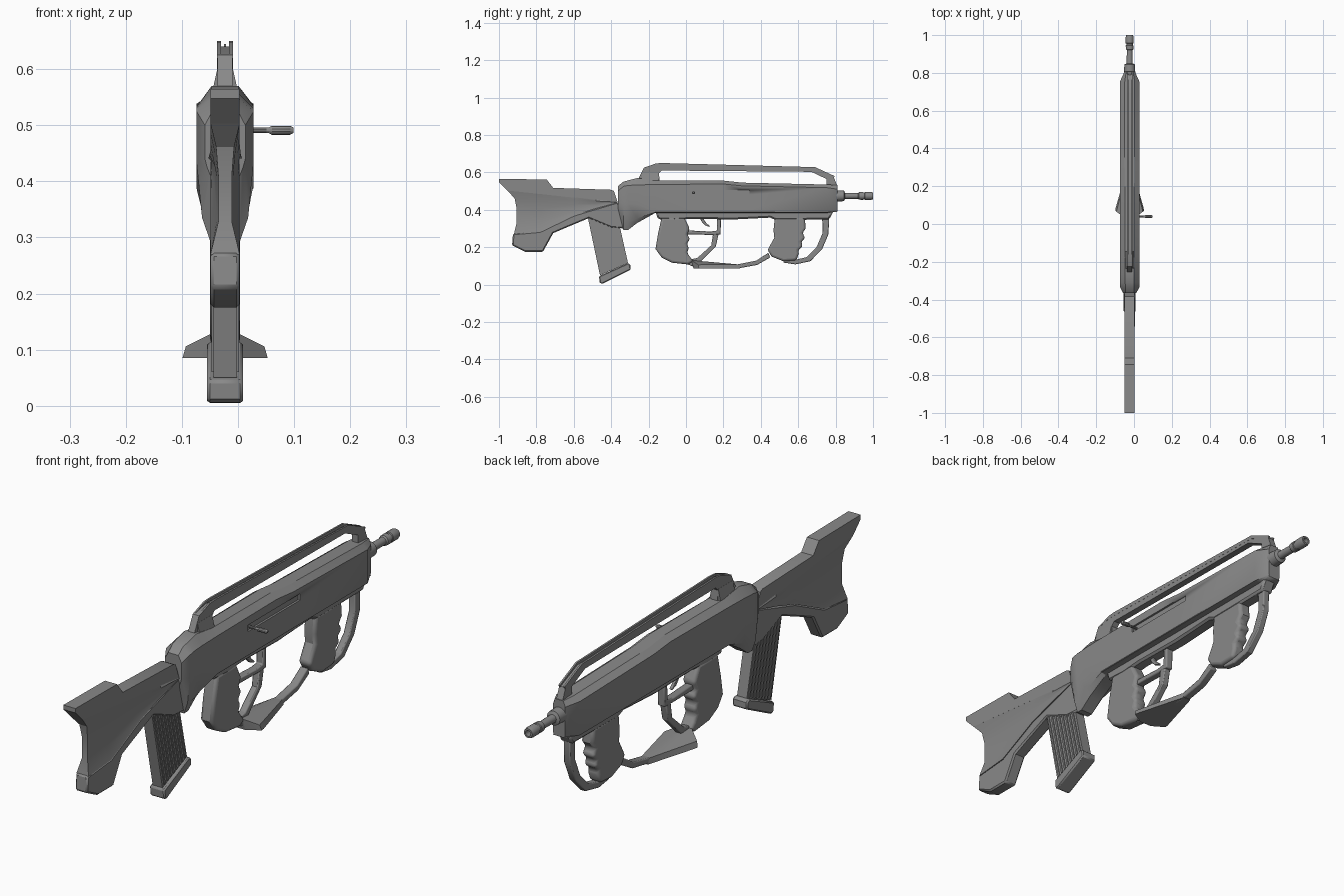
import bpy, bmesh, math
from mathutils import Vector

CX = -0.023  # centre plane of the body
mat = bpy.data.materials.new("gunmetal_grey")
mat.diffuse_color = (0.25, 0.25, 0.25, 1)


def finish(name, bm, bevel=0.0, segs=2):
    bmesh.ops.recalc_face_normals(bm, faces=bm.faces)
    me = bpy.data.meshes.new(name)
    bm.to_mesh(me)
    bm.free()
    ob = bpy.data.objects.new(name, me)
    bpy.context.collection.objects.link(ob)
    me.materials.append(mat)
    if bevel:
        m = ob.modifiers.new("edge", 'BEVEL')
        m.width, m.segments, m.limit_method = bevel, segs, 'ANGLE'
        m.angle_limit = math.radians(50)
    bpy.ops.object.select_all(action='DESELECT')
    ob.select_set(True)
    bpy.context.view_layer.objects.active = ob
    bpy.ops.object.shade_smooth_by_angle(angle=math.radians(30))
    return ob


def prism(name, pts, hw, bevel=0.0, segs=2, cx=CX):
    """Side profile (y, z) extruded across x."""
    bm = bmesh.new()
    f = bm.faces.new([bm.verts.new((cx - hw, y, z)) for y, z in pts])
    r = bmesh.ops.extrude_face_region(bm, geom=[f])
    bmesh.ops.translate(bm, vec=(2 * hw, 0, 0),
                        verts=[v for v in r['geom'] if isinstance(v, bmesh.types.BMVert)])
    return finish(name, bm, bevel, segs)


def strap(name, outer, inner, hw, bevel=0.004):
    return prism(name, outer + inner[::-1], hw, bevel)


def loft(name, halves):
    """Each half section runs top to bottom as (half width, y, z); mirrored in x."""
    bm = bmesh.new()
    rings = []
    for h in halves:
        pts = [(CX + w, y, z) for w, y, z in h] + [(CX - w, y, z) for w, y, z in h[::-1]]
        rings.append([bm.verts.new(p) for p in pts])
    n = len(rings[0])
    for a, b in zip(rings, rings[1:]):
        for i in range(n):
            j = (i + 1) % n
            bm.faces.new((a[i], a[j], b[j], b[i]))
    for r in (rings[0], rings[-1]):
        for i in range(n // 2 - 1):
            bm.faces.new((r[i], r[i + 1], r[n - 2 - i], r[n - 1 - i]))
    return finish(name, bm)


def lathe(name, prof, origin, axis, sides=16):
    """Profile of (distance, radius) turned round an axis."""
    bm = bmesh.new()
    a = Vector(axis)
    u = Vector((0, 0, 1))
    v = a.cross(u)
    rings = []
    for t, r in prof:
        rings.append([bm.verts.new(Vector(origin) + a * t
                      + u * r * math.cos(2 * math.pi * k / sides)
                      + v * r * math.sin(2 * math.pi * k / sides)) for k in range(sides)])
    for p, q in zip(rings, rings[1:]):
        for k in range(sides):
            bm.faces.new((p[k], p[(k + 1) % sides], q[(k + 1) % sides], q[k]))
    bm.faces.new(rings[0])
    bm.faces.new(rings[-1])
    return finish(name, bm)


# receiver: y, top z, shoulder z, waist z, low z, bottom z, top/side/low half widths
stations = [
    (-.364, .527, .500, .440, .425, .410, .022, .036, .032),
    (-.335, .550, .525, .435, .335, .292, .022, .051, .041),
    (-.310, .557, .530, .435, .335, .292, .024, .051, .041),
    (-.260, .570, .533, .430, .355, .330, .024, .051, .043),
    (-.165, .556, .535, .388, .386, .383, .024, .051, .049),
    (.200, .556, .538, .388, .386, .383, .024, .051, .049),
    (.300, .545, .528, .388, .386, .383, .026, .051, .049),
    (.755, .535, .518, .388, .386, .383, .026, .051, .049),
    (.810, .532, .510, .400, .395, .390, .018, .026, .024),
]
receiver = loft("receiver", [
    [(wt, y, zt), (w, y, zs), (w, y, zm), (wl, y, zl), (.026, y, zb)]
    for y, zt, zs, zm, zl, zb, wt, w, wl in stations])

# charging slot cut in the right side
cutter = prism("slot_cutter", [(.02, .48), (.34, .48), (.34, .505), (.02, .505)], .01, cx=CX + .053)
cutter.hide_render = True
cutter.hide_set(True)
cut = receiver.modifiers.new("slot", 'BOOLEAN')
cut.object, cut.operation = cutter, 'DIFFERENCE'
lathe("charging_handle", [(0, .005), (.04, .005), (.045, .008), (.078, .008), (.084, .005)],
      (.015, .04, .491), (1, 0, 0), 10)

# lower receiver strip and front nose
prism("lower_rail", [(-.165, .395), (-.15, .350), (-.06, .345), (.03, .352), (.25, .348),
                     (.45, .358), (.48, .345), (.765, .348), (.79, .395)], .027, .008, 1)

# carrying handle with raised edges forming a sight channel
strap("carry_handle",
      [(-.26, .555), (-.225, .625), (-.16, .640), (-.13, .640), (.69, .618), (.79, .575), (.81, .525)],
      [(-.14, .550), (-.145, .595), (-.13, .610), (.67, .603), (.75, .565), (.75, .525)], .0135, 0)
for s in (-1, 1):
    strap("sight_channel_edge",
          [(-.225, .625), (-.16, .648), (-.13, .650), (.69, .628), (.795, .580)],
          [(-.225, .620), (-.16, .635), (-.13, .635), (.69, .613), (.79, .570)],
          .0035, 0, ).location.x = s * .0105
prism("rear_sight", [(-.15, .635), (-.15, .645), (-.13, .645), (-.13, .635)], .002)
loft("handle_foot", [[(.014, y, .60), (.024, y, .555)] for y in (-.235, -.145)])

# barrel and hollow muzzle
lathe("barrel", [(0, .03), (.045, .028), (.05, .016), (.12, .015), (.125, .020), (.145, .021),
                 (.147, .018), (.155, .018), (.157, .021), (.190, .021), (.2, .018),
                 (.2, .011), (.15, .011)], (CX, .8, .474), (0, 1, 0))

# stock: top rail, lower block and hollowed web between them
prism("stock_top", [(-1.0, .565), (-.745, .562), (-.71, .517), (-.40, .507), (-.385, .500),
                    (-.365, .44), (-.955, .503), (-1.0, .548)], .026)
prism("stock_lower", [(-.925, .272), (-.78, .285), (-.60, .372), (-.365, .442), (-.335, .36),
                      (-.325, .30), (-.40, .305), (-.52, .355), (-.64, .305), (-.71, .275),
                      (-.765, .175), (-.86, .175), (-.93, .21)], .026, .006, 1)
web = []
for y, ridge, low, w in [(-.92, .503, .270, .012), (-.78, .486, .283, .014), (-.60, .467, .370, .019),
                         (-.48, .455, .408, .024), (-.367, .442, .438, .026)]:
    d = ridge - low
    back = .035 if y == -.92 else 0
    web.append([(.026, y - back, ridge), (w + .004, y + back * .1, ridge - d * .18),
                (w, y + back * .4, ridge - d * .4), (w, y + back * .4, ridge - d * .75),
                (.026, y, low)])
loft("stock_web", web)

# ribbed magazine and its base
prism("magazine", [(-.525, .36), (-.365, .36), (-.31, .115), (-.46, .05)], .021)
for i in range(8):
    t = i / 7
    y0, y1, z1 = -.512 + .135 * t, -.448 + .125 * t, .06 + .055 * t
    prism("magazine_rib", [(y0 - .004, .35), (y0 + .004, .35), (y1 + .004, z1), (y1 - .004, z1)], .0245)
prism("magazine_base", [(-.465, .045), (-.31, .115), (-.297, .105), (-.295, .080),
                        (-.45, .003), (-.462, .012)], .032, .005, 1)

# pistol grip, bow and trigger group
prism("pistol_grip", [(-.13, .36), (-.15, .27), (-.163, .19), (-.13, .145), (-.075, .117), (.01, .108),
                      (.04, .125), (.02, .150), (.005, .172), (.016, .195), (.004, .218), (.022, .245),
                      (.006, .268), (.02, .30), (-.01, .36)], .027, .012, 3)
strap("grip_bow", [(.175, .275), (.160, .205), (.080, .125), (.0, .106)],
      [(.145, .275), (.135, .210), (.060, .142), (.0, .130)], .014)
strap("trigger_guard", [(.0, .268), (.135, .266), (.185, .268), (.187, .36)],
      [(.0, .290), (.13, .284), (.165, .288), (.167, .36)], .015)
strap("trigger", [(.07, .36), (.085, .335), (.10, .318), (.125, .308)],
      [(.09, .36), (.10, .340), (.112, .326), (.127, .314)], .006, .002)

# long lower guard with its flared wing
strap("lower_guard", [(-.02, .120), (.06, .088), (.27, .085), (.38, .105), (.45, .145)],
      [(.0, .138), (.06, .112), (.275, .108), (.375, .128), (.44, .170)], .016)
bm = bmesh.new()
for s in (-1, 1):
    for w, y, z in [(.022, .03, .130), (.026, .04, .085), (.070, .065, .106), (.076, .07, .085),
                    (.074, .085, .085), (.016, .29, .086), (.016, .28, .108)]:
        bm.verts.new((CX + s * w, y, z))
bmesh.ops.convex_hull(bm, input=bm.verts)
finish("guard_wing", bm)

# front grip and its curved guard
prism("front_grip", [(.475, .36), (.468, .29), (.472, .25), (.436, .185), (.458, .150), (.52, .125),
                     (.59, .130), (.603, .165), (.60, .185), (.625, .205), (.615, .228), (.638, .250),
                     (.622, .275), (.64, .30), (.635, .36)], .026, .012, 3)
strap("front_guard", [(.765, .36), (.762, .27), (.728, .19), (.665, .125), (.585, .108), (.52, .118)],
      [(.728, .36), (.730, .275), (.698, .20), (.645, .147), (.59, .134), (.52, .140)], .014)
